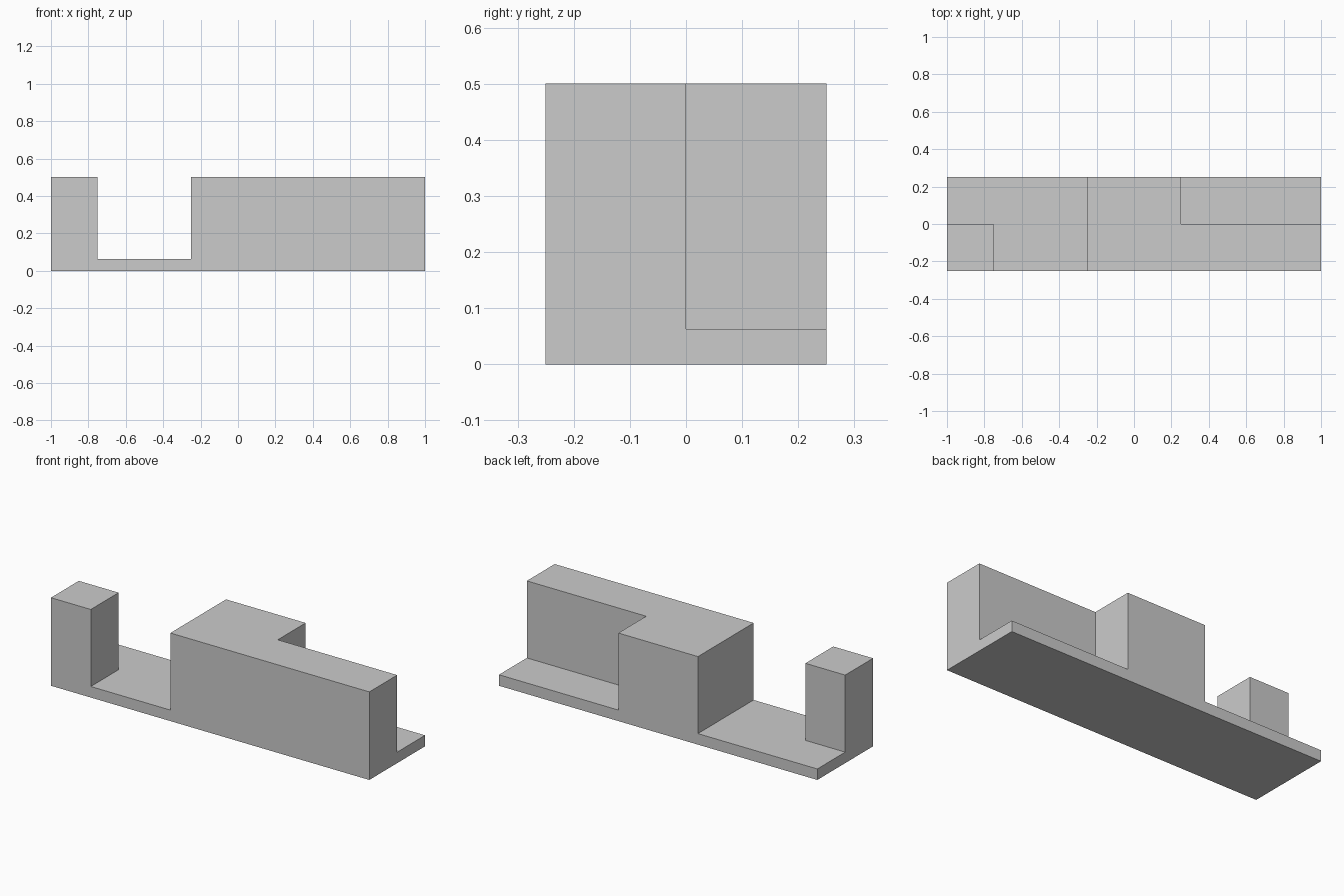
import bpy
import bmesh

if "Cube" in bpy.data.objects:
    bpy.data.objects.remove(bpy.data.objects["Cube"])

FLOOR, TOP = 0.0625, 0.5


def prism(name, outline, z0, z1):
    """Extrude a counter-clockwise xy outline from z0 to z1."""
    bm = bmesh.new()
    face = bm.faces.new([bm.verts.new((x, y, z0)) for x, y in outline])
    ext = bmesh.ops.extrude_face_region(bm, geom=[face], use_keep_orig=True)
    for v in ext["geom"]:
        if isinstance(v, bmesh.types.BMVert):
            v.co.z = z1
    bmesh.ops.recalc_face_normals(bm, faces=bm.faces)
    mesh = bpy.data.meshes.new(name)
    bm.to_mesh(mesh)
    bm.free()
    obj = bpy.data.objects.new(name, mesh)
    bpy.context.collection.objects.link(obj)
    return obj


# Solid bar
body = prism("notched_block", [(-1, -.25), (1, -.25), (1, .25), (-1, .25)], 0, TOP)

# Pockets: an L around the corner post, and a recess behind the thin wall
pockets = {
    "left_pocket": [(-.75, -.4), (-.25, -.4), (-.25, .4), (-1.2, .4), (-1.2, 0), (-.75, 0)],
    "right_pocket": [(.25, 0), (1.2, 0), (1.2, .4), (.25, .4)],
}
bpy.context.view_layer.objects.active = body
for name, outline in pockets.items():
    cutter = prism(name, outline, FLOOR, TOP + .2)
    cutter.hide_render = True
    mod = body.modifiers.new(name, 'BOOLEAN')
    mod.operation = 'DIFFERENCE'
    mod.solver = 'EXACT'
    mod.object = cutter
    bpy.ops.object.modifier_apply(modifier=mod.name)
    bpy.data.objects.remove(cutter)
